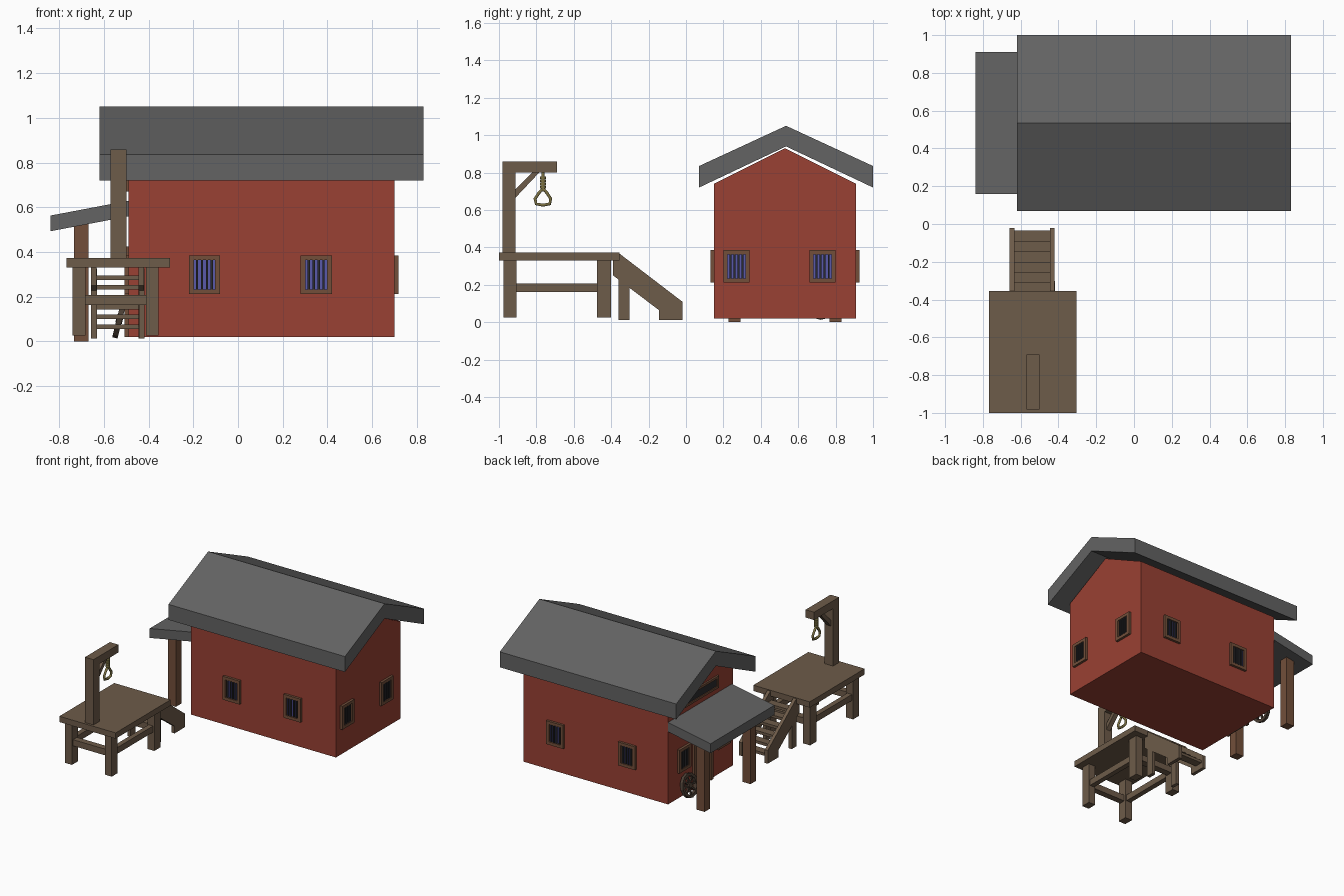
import bpy, bmesh, math
from mathutils import Matrix, Vector

if "Cube" in bpy.data.objects:
    bpy.data.objects.remove(bpy.data.objects["Cube"])


def material(name, rgb):
    m = bpy.data.materials.new(name)
    m.diffuse_color = (*rgb, 1)
    m.use_nodes = True
    m.node_tree.nodes["Principled BSDF"].inputs["Base Color"].default_value = m.diffuse_color
    return m


RED = material("red wall", (0.32, 0.052, 0.033))
ROOF = material("grey roof", (0.125, 0.125, 0.125))
WOOD = material("platform wood", (0.155, 0.106, 0.067))
BROWN = material("house timber", (0.17, 0.078, 0.042))
GLASS = material("blue glass", (0.10, 0.10, 0.40))
IRON = material("dark iron", (0.024, 0.024, 0.028))
ROPE = material("rope", (0.20, 0.165, 0.055))
DARK = material("dark wood", (0.075, 0.052, 0.037))


def finish(name, bm, mat, matrix=None):
    bmesh.ops.recalc_face_normals(bm, faces=bm.faces)
    me = bpy.data.meshes.new(name)
    bm.to_mesh(me)
    bm.free()
    me.materials.append(mat)
    ob = bpy.data.objects.new(name, me)
    bpy.context.collection.objects.link(ob)
    if matrix:
        ob.matrix_world = matrix
    return ob


def boxes(name, mat, spans, matrix=None):
    """One object from boxes given as (x0, x1, y0, y1, z0, z1)."""
    bm = bmesh.new()
    for x0, x1, y0, y1, z0, z1 in spans:
        m = Matrix.Translation(((x0 + x1) / 2, (y0 + y1) / 2, (z0 + z1) / 2))
        m = m @ Matrix.Diagonal((x1 - x0, y1 - y0, z1 - z0, 1))
        bmesh.ops.create_cube(bm, size=1, matrix=m)
    return finish(name, bm, mat, matrix)


def prism(name, mat, profile, a0, a1, axis):
    """Extrude a profile along x (profile is y,z) or along y (profile is x,z)."""
    bm = bmesh.new()
    put = (lambda p, a: (a, *p)) if axis == "x" else (lambda p, a: (p[0], a, p[1]))
    face = bm.faces.new([bm.verts.new(put(p, a0)) for p in profile])
    ext = bmesh.ops.extrude_face_region(bm, geom=[face])
    verts = [g for g in ext["geom"] if isinstance(g, bmesh.types.BMVert)]
    shift = Vector((a1 - a0, 0, 0)) if axis == "x" else Vector((0, a1 - a0, 0))
    bmesh.ops.translate(bm, verts=verts, vec=shift)
    return finish(name, bm, mat)


def tube(name, mat, points, radius, closed, sides=6):
    cu = bpy.data.curves.new(name, "CURVE")
    cu.dimensions = "3D"
    cu.bevel_depth = radius
    cu.bevel_resolution = (sides - 4) // 2
    cu.use_fill_caps = True
    sp = cu.splines.new("POLY")
    sp.points.add(len(points) - 1)
    for p, co in zip(sp.points, points):
        p.co = (*co, 1)
    sp.use_cyclic_u = closed
    cu.materials.append(mat)
    ob = bpy.data.objects.new(name, cu)
    bpy.context.collection.objects.link(ob)
    return ob


# House body and main roof
prism("house_walls", RED,
      [(0.15, 0.02), (0.91, 0.02), (0.91, 0.74), (0.53, 0.93), (0.15, 0.74)], -0.49, 0.70, "x")
prism("main_roof", ROOF,
      [(0.07, 0.72), (0.07, 0.835), (0.535, 1.05), (1.0, 0.835), (1.0, 0.72), (0.535, 0.94)],
      -0.62, 0.83, "x")

# Porch roof and posts
prism("porch_roof", ROOF,
      [(-0.838, 0.493), (-0.838, 0.563), (-0.485, 0.63), (-0.485, 0.56)], 0.16, 0.91, "y")
for i, y in enumerate((0.26, 0.80)):
    boxes(f"porch_post_{i}", BROWN, [(-0.735, -0.67, y - 0.032, y + 0.032, 0, 0.54)])


# Barred windows, modelled facing -y and turned to each wall
def window(i, x, y, angle):
    m = Matrix.Translation((x, y, 0.298)) @ Matrix.Rotation(math.radians(angle), 4, "Z")
    w, h, t, d = 0.07, 0.087, 0.022, 0.018
    boxes(f"window_frame_{i}", BROWN, [
        (-w, w, -d, 0, h - t, h), (-w, w, -d, 0, -h, -h + t),
        (-w, -w + t, -d, 0, -h + t, h - t), (w - t, w, -d, 0, -h + t, h - t)], m)
    boxes(f"window_glass_{i}", GLASS, [(-w + t, w - t, -0.004, 0, -h + t, h - t)], m)
    boxes(f"window_bars_{i}", IRON, [
        (bx - 0.005, bx + 0.005, -0.015, -0.005, -h + t, h - t)
        for bx in (-0.033, -0.011, 0.011, 0.033)], m)


places = [(-0.15, 0.15, 0), (0.35, 0.15, 0), (0.70, 0.27, 90), (0.70, 0.73, 90),
          (0.43, 0.91, 180), (-0.16, 0.91, 180), (-0.49, 0.27, -90), (-0.49, 0.73, -90)]
for i, p in enumerate(places):
    window(i, *p)

# Door under the porch, with frame
boxes("door", DARK, [(-0.498, -0.49, 0.43, 0.60, 0.02, 0.40)])
boxes("door_frame", BROWN, [(-0.508, -0.49, 0.405, 0.43, 0.02, 0.425),
                            (-0.508, -0.49, 0.60, 0.625, 0.02, 0.425),
                            (-0.508, -0.49, 0.43, 0.60, 0.40, 0.425)])

# Blank sign board on the gable above the porch
boxes("sign_panel", IRON, [(-0.497, -0.49, 0.35, 0.71, 0.685, 0.745)])
boxes("sign_frame", BROWN, [(-0.503, -0.49, 0.33, 0.73, 0.67, 0.687),
                            (-0.503, -0.49, 0.33, 0.73, 0.743, 0.76),
                            (-0.503, -0.49, 0.33, 0.35, 0.687, 0.743),
                            (-0.503, -0.49, 0.71, 0.73, 0.687, 0.743)])

# Wagon wheel leaning on the wall
lean = Matrix.Translation((-0.53, 0.72, 0.10)) @ Matrix.Rotation(math.radians(14), 4, "Y")
bm = bmesh.new()
n = 12
rings = []
for k in range(n):
    a = 2 * math.pi * k / n
    rings.append([bm.verts.new((x, r * math.cos(a), r * math.sin(a)))
                  for x, r in ((-0.012, 0.066), (-0.012, 0.087), (0.012, 0.087), (0.012, 0.066))])
for k in range(n):
    for j in range(4):
        a, b = rings[k], rings[(k + 1) % n]
        bm.faces.new((a[j], a[(j + 1) % 4], b[(j + 1) % 4], b[j]))
for k in range(4):
    m = Matrix.Rotation(math.pi * k / 4, 4, "X") @ Matrix.Diagonal((0.012, 0.14, 0.012, 1))
    bmesh.ops.create_cube(bm, size=1, matrix=m)
bmesh.ops.create_cone(bm, cap_ends=True, segments=8, radius1=0.02, radius2=0.02, depth=0.03,
                      matrix=Matrix.Rotation(math.pi / 2, 4, "Y"))
finish("wagon_wheel", bm, DARK, lean)

# Platform with legs and rails
boxes("platform_deck", WOOD, [(-0.768, -0.305, -1.0, -0.355, 0.33, 0.373)])
LX, LY = ((-0.74, -0.682), (-0.412, -0.355)), ((-0.975, -0.905), (-0.475, -0.40))
boxes("platform_legs", WOOD, [(*x, *y, 0.025, 0.33) for x in LX for y in LY])
boxes("platform_rails", WOOD,
      [(x0 + 0.01, x1 - 0.01, -0.905, -0.475, 0.162, 0.208) for x0, x1 in LX]
      + [(-0.682, -0.412, y0 + 0.012, y1 - 0.012, 0.162, 0.208) for y0, y1 in LY])

# Upright, top beam and brace
boxes("upright_post", WOOD, [(-0.57, -0.50, -0.982, -0.912, 0.373, 0.80)])
boxes("top_beam", WOOD, [(-0.57, -0.50, -0.982, -0.69, 0.80, 0.858)])
prism("beam_brace", WOOD, [(-0.912, 0.665), (-0.912, 0.71), (-0.822, 0.80), (-0.785, 0.80)],
      -0.553, -0.517, "x")

# Rope with knot and loop
RX, RY = -0.535, -0.765
tube("rope_line", ROPE, [(RX, RY, 0.80), (RX, RY, 0.70)], 0.010, False)
for i in range(4):
    z = 0.715 + i * 0.017
    tube(f"rope_coil_{i}", ROPE, [(RX, RY, z), (RX, RY, z + 0.014)], 0.018, False)
loop = [(0, 0.715), (0.022, 0.69), (0.042, 0.66), (0.036, 0.632), (0, 0.626),
        (-0.036, 0.632), (-0.042, 0.66), (-0.022, 0.69)]
tube("rope_loop", ROPE, [(RX, RY + y, z) for y, z in loop], 0.0095, True)

# Stairs up to the platform from behind
side = [(-0.02, 0.012), (-0.02, 0.11), (-0.36, 0.37), (-0.39, 0.335), (-0.39, 0.25),
        (-0.145, 0.065), (-0.145, 0.012)]
for i, x in enumerate((-0.658, -0.445)):
    prism(f"stair_side_{i}", WOOD, side, x, x + 0.025, "x")
    boxes(f"stair_leg_{i}", WOOD, [(x + 0.001, x + 0.026, -0.36, -0.303, 0.012, 0.325)])
boxes("stair_treads", WOOD, [
    (-0.634, -0.444, -0.095 - 0.055 * i, -0.035 - 0.055 * i, 0.055 + 0.044 * i, 0.075 + 0.044 * i)
    for i in range(6)])
